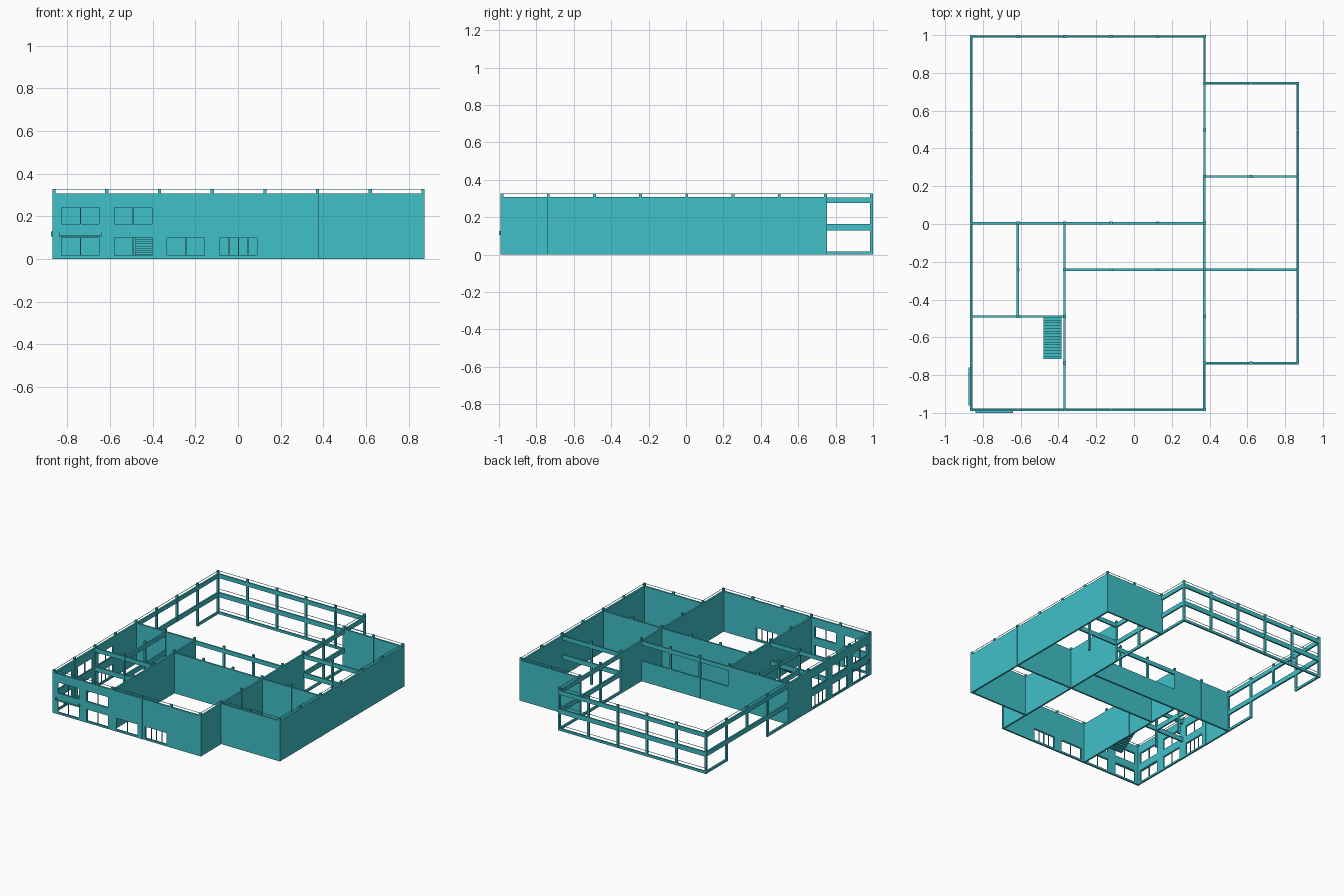
import bpy, bmesh
from mathutils import Matrix

if "Cube" in bpy.data.objects:
    bpy.data.objects.remove(bpy.data.objects["Cube"])

P = 0.247                                  # structural bay
X = [-0.862 + P * i for i in range(8)]     # grid lines left to right
Y = [0.9925 - P * i for i in range(9)]     # grid lines back to front
T = 0.013                                  # wall thickness
MID, TOP, COL = 0.155, 0.308, 0.328

mat = bpy.data.materials.new("teal")
mat.diffuse_color = (0.05, 0.53, 0.58, 1)
mat.use_nodes = True
mat.node_tree.nodes["Principled BSDF"].inputs["Base Color"].default_value = mat.diffuse_color


def box(bm, x0, x1, y0, y1, z0, z1):
    m = Matrix.Translation(((x0 + x1) / 2, (y0 + y1) / 2, (z0 + z1) / 2))
    m = m @ Matrix.Diagonal((abs(x1 - x0), abs(y1 - y0), abs(z1 - z0), 1))
    bmesh.ops.create_cube(bm, size=1, matrix=m)


def run(bm, axis, c, a, b, z0, z1, t=T):
    """Straight member along an axis at cross position c, from a to b."""
    a, b = min(a, b), max(a, b)
    if axis == "x":
        box(bm, a, b, c - t / 2, c + t / 2, z0, z1)
    else:
        box(bm, c - t / 2, c + t / 2, a, b, z0, z1)


def finish(bm, name):
    me = bpy.data.meshes.new(name)
    bm.to_mesh(me)
    bm.free()
    me.materials.append(mat)
    ob = bpy.data.objects.new(name, me)
    bpy.context.collection.objects.link(ob)
    return ob


def bays(axis, a, b):
    g = X if axis == "x" else Y
    return [(min(g[i], g[i + 1]), max(g[i], g[i + 1])) for i in range(a, b)]


# Solid wall panels, one per bay and storey
walls = bmesh.new()


def panels(axis, c, a, b, storeys=(0, 1)):
    for s, e in bays(axis, a, b):
        for k in storeys:
            run(walls, axis, c, s, e, (0, MID)[k], (MID, TOP)[k])


panels("x", Y[8], 4, 5)            # front, blank bay
panels("y", X[5], 7, 8)            # step in the front
panels("x", Y[7], 5, 7)            # wing front
panels("y", X[7], 1, 7)            # wing side
panels("x", Y[1], 5, 7)            # wing back
panels("y", X[5], 3, 7)            # wing inner wall
panels("y", X[2], 4, 8)            # long inner wall
panels("x", Y[5], 2, 7)            # cross wall
panels("x", Y[4], 0, 2)            # hall wall, full height
panels("x", Y[4], 2, 5, (0,))      # hall wall, lower storey
panels("y", X[0], 4, 5)            # left blank bay
panels("x", Y[8], 2, 4, (1,))      # above the front doors
finish(walls, "solid_walls")

# Panels with window openings, and their frames
wwalls, frames = bmesh.new(), bmesh.new()


def window_panel(axis, c, s, e, z0, z1, o0, o1, h0, h1, n):
    run(wwalls, axis, c, s, o0, z0, z1)
    run(wwalls, axis, c, o1, e, z0, z1)
    run(wwalls, axis, c, o0, o1, z0, h0)
    run(wwalls, axis, c, o0, o1, h1, z1)
    f = 0.004
    for z in (h0, h1 - f):
        run(frames, axis, c, o0, o1, z, z + f, 0.007)
    for i in range(n + 1):
        p = o0 + f / 2 + (o1 - o0 - f) * i / n
        run(frames, axis, c, p - f / 2, p + f / 2, h0, h1, 0.007)


def windows(axis, c, first, last, lower, upper):
    for i, (s, e) in enumerate(bays(axis, first, last)):
        o0, o1 = s + 0.032, e - 0.032
        if lower[i]:
            window_panel(axis, c, s, e, 0, MID, o0, o1, 0.012, 0.104, lower[i])
        if upper[i]:
            window_panel(axis, c, s, e, MID, TOP, o0, o1, 0.16, 0.245, upper[i])


windows("x", Y[8], 0, 4, (2, 2, 2, 4), (2, 2, 0, 0))
windows("y", X[0], 5, 8, (4, 2, 2), (2, 2, 2))
finish(wwalls, "window_walls")
finish(frames, "window_frames")

# Beams of the open frames at ground, floor and roof level
beams = bmesh.new()
LEVELS = ((0, 0.018), (0.13, 0.165), (0.275, 0.306))


def frame(axis, c, a, b, levels=(0, 1, 2), t=0.012):
    for s, e in bays(axis, a, b):
        for k in levels:
            run(beams, axis, c, s, e, *LEVELS[k], t)


frame("x", Y[0], 0, 5)             # back
frame("y", X[0], 0, 1)             # left, beside the gateway
frame("y", X[0], 1, 3, (1, 2))     # left, over the gateway
frame("y", X[0], 3, 4)
frame("y", X[5], 0, 3)             # right side of the hall
frame("x", Y[4], 2, 5, (2,))       # open upper storey of the hall wall
frame("x", Y[3], 5, 7, (1, 2))     # across the wing
frame("x", Y[6], 0, 2, (1, 2))     # small rooms
frame("y", X[1], 4, 6, (1, 2))
finish(beams, "open_frame_beams")

# Columns on the grid
cols = bmesh.new()
spots = {(i, 0) for i in range(6)} | {(0, j) for j in range(9)}
spots |= {(i, 8) for i in range(6)} | {(i, 4) for i in range(6)}
spots |= {(5, j) for j in range(9)} | {(7, j) for j in range(1, 8)}
spots |= {(i, j) for i in (6, 7) for j in (1, 3, 5, 7)}
spots |= {(2, j) for j in range(4, 9)} | {(i, 5) for i in range(1, 6)}
spots |= {(1, 6)}
for i, j in sorted(spots):
    base = 0.13 if (i, j) == (0, 2) else 0      # hung over the gateway
    h = 0.0075
    box(cols, X[i] - h, X[i] + h, Y[j] - h, Y[j] + h, base, COL)
finish(cols, "columns")

# Thin rails around the roof and the open storeys
rails = bmesh.new()
R = 0.0025
for axis, c, a, b in (("x", Y[0], X[0], X[5]), ("y", X[0], Y[8], Y[0]),
                      ("x", Y[8], X[0], X[5]), ("y", X[5], Y[0], Y[1]),
                      ("y", X[5], Y[7], Y[8]), ("x", Y[1], X[5], X[7]),
                      ("x", Y[7], X[5], X[7]), ("y", X[7], Y[1], Y[7])):
    run(rails, axis, c, a, b, COL - R, COL, R)
for z in (0.038, 0.188):
    run(rails, "x", Y[0], X[0], X[5], z, z + R, R)
finish(rails, "safety_rails")

# Shallow balcony ledges at the front left corner
ledges = bmesh.new()
yf, xl = Y[8] - T / 2, X[0] - T / 2
box(ledges, -0.84, -0.64, yf - 0.01, yf, 0.105, 0.11)
for x in (-0.84, -0.643):
    box(ledges, x, x + 0.003, yf - 0.01, yf, 0.11, 0.126)
box(ledges, xl - 0.008, xl, -0.96, -0.76, 0.105, 0.11)
for y in (-0.96, -0.763):
    box(ledges, xl - 0.008, xl, y, y + 0.003, 0.11, 0.13)
finish(ledges, "balcony_ledges")

# Staircase climbing towards the back
stairs = bmesh.new()
n, y0, y1 = 15, -0.715, Y[6] - 0.006
for k in range(n):
    a = y0 + (y1 - y0) * k / n
    z = MID * (k + 1) / n
    box(stairs, -0.48, -0.385, a, a + (y1 - y0) / n, max(0, z - 0.02), z)
finish(stairs, "staircase")
